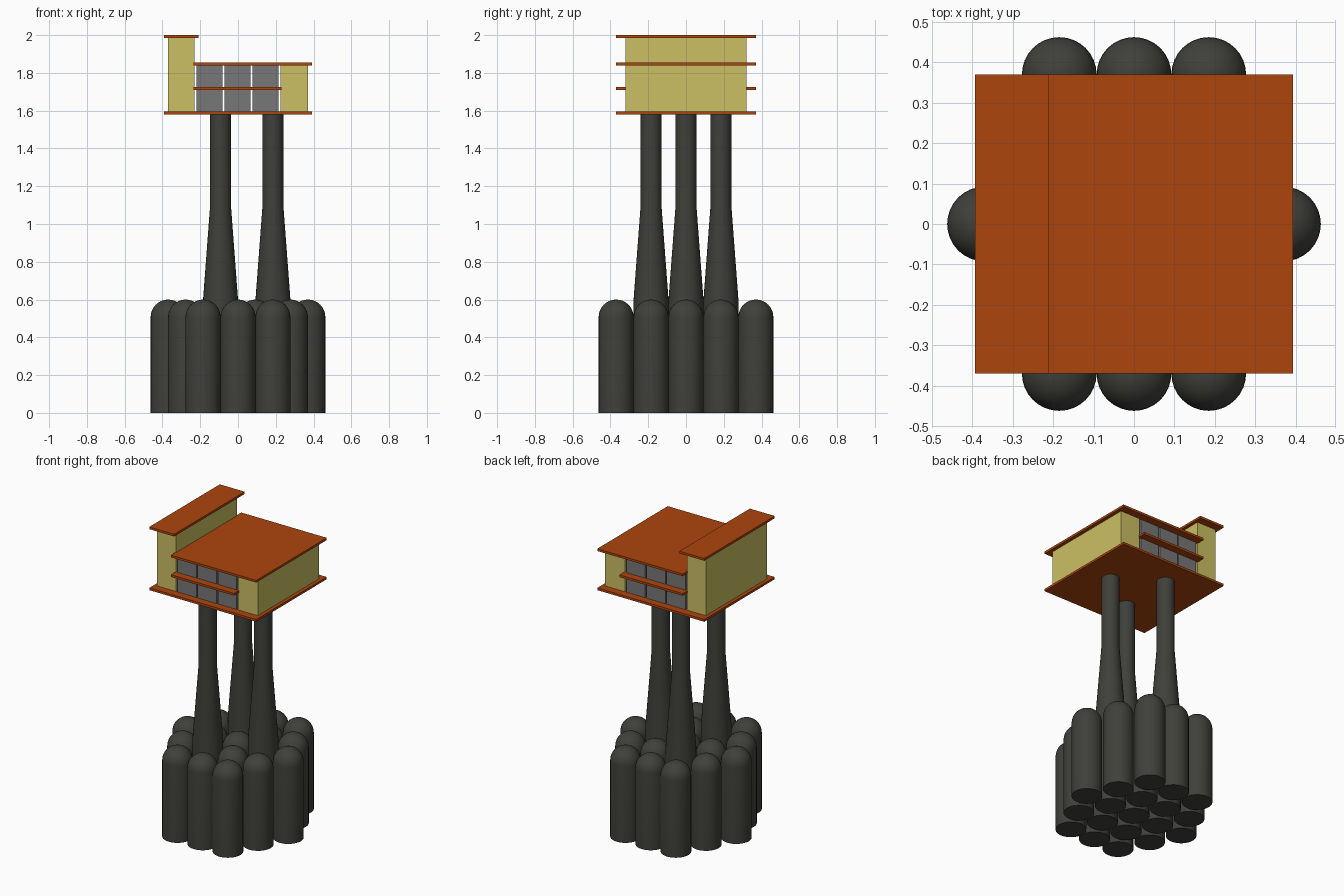
import bpy, bmesh, math
from mathutils import Vector

cube = bpy.data.objects.get("Cube")
if cube:
    bpy.data.objects.remove(cube, do_unlink=True)


def material(name, rgb):
    mat = bpy.data.materials.new(name)
    mat.use_nodes = True
    mat.diffuse_color = (*rgb, 1)
    mat.node_tree.nodes["Principled BSDF"].inputs["Base Color"].default_value = (*rgb, 1)
    return mat


STONE = material("dark stone", (0.05, 0.05, 0.043))
RUST = material("rust orange", (0.42, 0.06, 0.004))
YELLOW = material("wall yellow", (0.60, 0.52, 0.125))
GLASS = material("window grey", (0.185, 0.185, 0.185))


def add_object(name, bm, mat):
    mesh = bpy.data.meshes.new(name)
    bmesh.ops.recalc_face_normals(bm, faces=bm.faces)
    bm.to_mesh(mesh)
    bm.free()
    mesh.materials.append(mat)
    obj = bpy.data.objects.new(name, mesh)
    bpy.context.collection.objects.link(obj)
    return obj


def box(name, mat, x, y, z):
    """Box from (min, max) ranges in x and z, and a half depth y."""
    bm = bmesh.new()
    bmesh.ops.create_cube(bm, size=1)
    bmesh.ops.scale(bm, vec=(x[1] - x[0], 2 * y, z[1] - z[0]), verts=bm.verts)
    bmesh.ops.translate(bm, vec=(sum(x) / 2, 0, sum(z) / 2), verts=bm.verts)
    return add_object(name, bm, mat)


def lathe(name, mat, profile, x, y):
    """Turn a (radius, height) profile around an upright axis at x, y."""
    bm = bmesh.new()
    verts = [bm.verts.new((r, 0, z)) for r, z in profile]
    edges = [bm.edges.new(pair) for pair in zip(verts, verts[1:])]
    bmesh.ops.spin(bm, geom=verts + edges, cent=(0, 0, 0), axis=(0, 0, 1),
                   angle=math.tau, steps=32, use_merge=True)
    bmesh.ops.remove_doubles(bm, verts=bm.verts, dist=0.0001)
    obj = add_object(name, bm, mat)
    obj.location = Vector((x, y, 0))
    bpy.ops.object.select_all(action="DESELECT")
    obj.select_set(True)
    bpy.context.view_layer.objects.active = obj
    bpy.ops.object.shade_smooth_by_angle(angle=math.radians(35))
    return obj


# Column cluster: staggered rows of domed columns, three of them rising as stilts
R = 0.0925
STEP = 2 * R
SHOULDER = 0.6 - R
dome = [(R * math.cos(a), SHOULDER + R * math.sin(a))
        for a in (math.pi / 2 * i / 8 for i in range(8))]
column = [(0, 0), (R, 0)] + dome + [(0, 0.6)]
stilt = [(0, 0), (R, 0), (R, 0.6), (0.055, 1.1), (0.055, 1.585), (0, 1.585)]
stilt_spots = {(0, 3), (-1, 1), (1, 1)}

for row in range(-2, 3):
    count = 5 - abs(row)
    for i in range(count):
        x = (i - (count - 1) / 2) * STEP
        is_stilt = (row, i) in stilt_spots
        lathe("stilt" if is_stilt else "column", STONE,
              stilt if is_stilt else column, x, row * STEP)

# Floor and roof slabs
EAVE, WALL = 0.37, 0.32
T = 0.015
FLOOR, MAIN_TOP, TOWER_TOP = 1.58, 1.84, 1.985
box("floor_slab", RUST, (-0.393, 0.393), EAVE, (FLOOR, FLOOR + T))
box("main_roof", RUST, (-0.235, 0.393), EAVE, (MAIN_TOP, MAIN_TOP + T))
box("tower_roof", RUST, (-0.393, -0.21), EAVE, (TOWER_TOP, TOWER_TOP + T))

# Yellow end blocks
box("tower_block", YELLOW, (-0.37, -0.23), WALL, (FLOOR + T, TOWER_TOP))
box("side_block", YELLOW, (0.225, 0.37), WALL, (FLOOR + T, MAIN_TOP))

# Window bays with narrow gaps, and the ledge across them
for i in range(3):
    left = -0.22 + i * 0.148
    box("window_bay", GLASS, (left, left + 0.138), WALL, (FLOOR + T, MAIN_TOP))
box("window_ledge", RUST, (-0.235, 0.23), EAVE, (1.71, 1.725))
